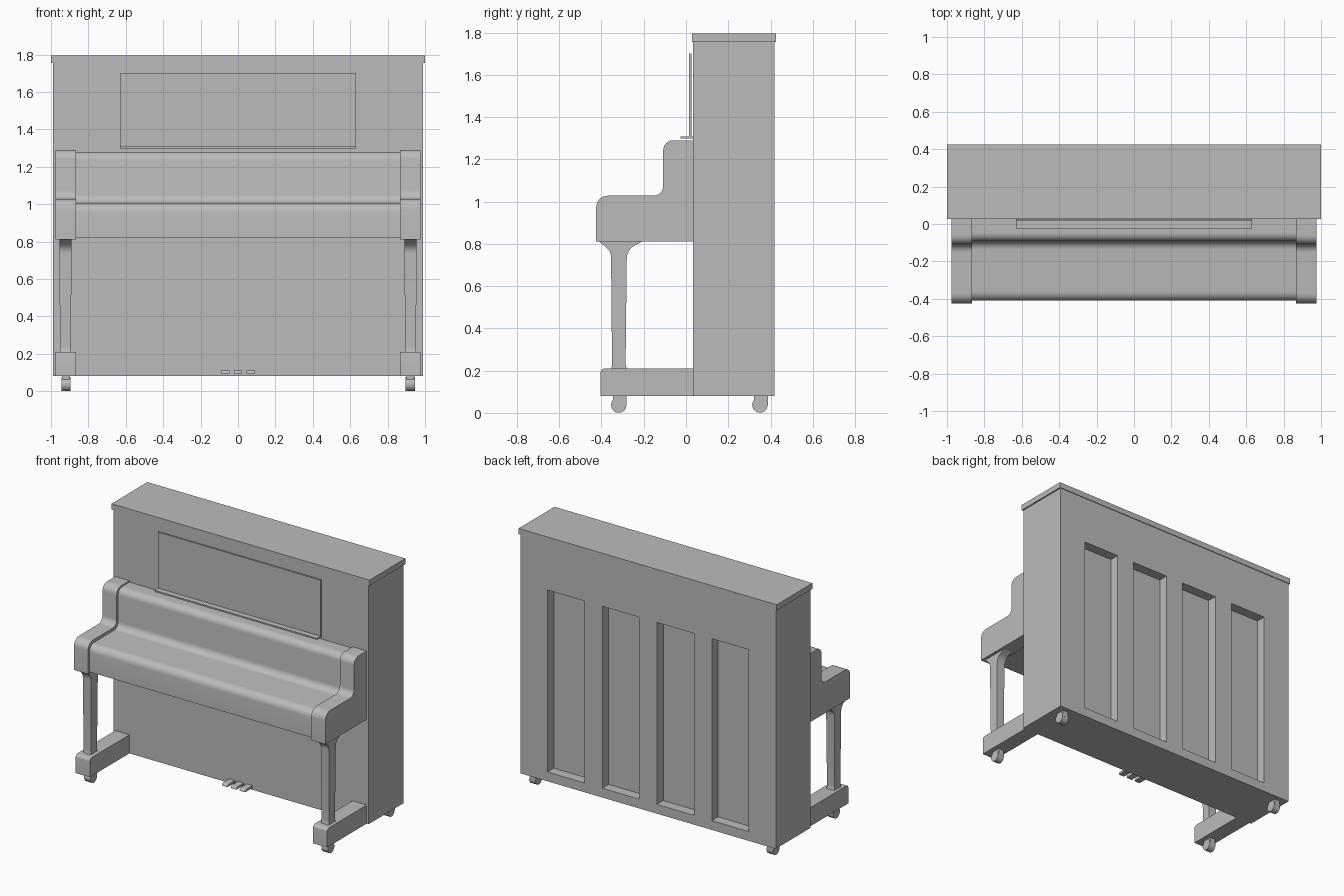
import bpy
import bmesh
import math
from mathutils import Vector

cube = bpy.data.objects.get("Cube")
if cube:
    bpy.data.objects.remove(cube, do_unlink=True)

grey = bpy.data.materials.new("plain_grey")
grey.use_nodes = True
colour = (0.5, 0.5, 0.5, 1)
grey.diffuse_color = colour
grey.node_tree.nodes["Principled BSDF"].inputs["Base Color"].default_value = colour


def finish(name, bm, mirror=False):
    """Turn a bmesh into a shaded object, optionally mirrored across x."""
    bmesh.ops.recalc_face_normals(bm, faces=bm.faces)
    mesh = bpy.data.meshes.new(name)
    bm.to_mesh(mesh)
    bm.free()
    mesh.materials.append(grey)
    obj = bpy.data.objects.new(name, mesh)
    bpy.context.collection.objects.link(obj)
    bpy.ops.object.select_all(action="DESELECT")
    obj.select_set(True)
    bpy.context.view_layer.objects.active = obj
    bpy.ops.object.shade_smooth_by_angle(angle=math.radians(30))
    if mirror:
        obj.modifiers.new("Mirror", "MIRROR")
    return obj


def box_mesh(x0, x1, y0, y1, z0, z1):
    bm = bmesh.new()
    bmesh.ops.create_cube(bm, size=1)
    for v in bm.verts:
        v.co = Vector((x0 if v.co.x < 0 else x1,
                       y0 if v.co.y < 0 else y1,
                       z0 if v.co.z < 0 else z1))
    return bm


def rounded(corners, steps=6):
    """Fillet the (y, z, radius) corners of a closed outline."""
    out = []
    for i, (y, z, r) in enumerate(corners):
        p = Vector((y, z))
        if r == 0:
            out.append(p)
            continue
        a = Vector(corners[i - 1][:2]) - p
        b = Vector(corners[(i + 1) % len(corners)][:2]) - p
        a.normalize()
        b.normalize()
        half = a.angle(b) / 2
        reach = r / math.tan(half)
        centre = p + (a + b).normalized() * r / math.sin(half)
        start, end = p + a * reach - centre, p + b * reach - centre
        sweep = start.angle(end)
        for k in range(steps + 1):
            t = k / steps
            out.append(centre + (start * math.sin((1 - t) * sweep)
                                 + end * math.sin(t * sweep)) / math.sin(sweep))
    return out


def prism_mesh(outline, x0, x1):
    """Extrude a y-z outline along x."""
    bm = bmesh.new()
    face = bm.faces.new([bm.verts.new((x0, y, z)) for y, z in outline])
    ext = bmesh.ops.extrude_face_region(bm, geom=[face], use_keep_orig=True)
    moved = [g for g in ext["geom"] if isinstance(g, bmesh.types.BMVert)]
    bmesh.ops.translate(bm, verts=moved, vec=(x1 - x0, 0, 0))
    return bm


# Case with four recessed bays in the back
FRONT, BACK = 0.033, 0.42
bm = box_mesh(-0.99, 0.99, FRONT, BACK, 0.08, 1.755)
bays = [-0.637, -0.212, 0.212, 0.637]
half_bay, low, high = 0.143, 0.145, 1.42
cuts = [((c + s * half_bay, 0, 0), (1, 0, 0)) for c in bays for s in (-1, 1)]
cuts += [((0, 0, z), (0, 0, 1)) for z in (low, high)]
for point, normal in cuts:
    bmesh.ops.bisect_plane(bm, geom=bm.verts[:] + bm.edges[:] + bm.faces[:],
                           plane_co=point, plane_no=normal)
bm.normal_update()
panels = []
for f in bm.faces:
    c = f.calc_center_median()
    in_bay = any(abs(c.x - b) < half_bay for b in bays)
    if f.normal.y > 0.9 and in_bay and low < c.z < high:
        panels.append(f)
sunk = bmesh.ops.extrude_discrete_faces(bm, faces=panels)["faces"]
bmesh.ops.translate(bm, verts=list({v for f in sunk for v in f.verts}), vec=(0, -0.07, 0))
finish("case", bm)

# Lid
finish("lid", box_mesh(-1, 1, 0.028, 0.425, 1.755, 1.795))

# Key cheeks at both ends, and the closed keyboard cover between them
cheek = rounded([(FRONT, 1.29, 0), (-0.108, 1.29, 0.048), (-0.108, 1.028, 0.045),
                 (-0.425, 1.028, 0.055), (-0.425, 0.81, 0), (FRONT, 0.81, 0)])
finish("key_cheek", prism_mesh(cheek, 0.865, 0.975), mirror=True)
cover = rounded([(FRONT, 1.28, 0), (-0.092, 1.28, 0.045), (-0.092, 1.007, 0.045),
                 (-0.41, 1.007, 0.05), (-0.41, 0.82, 0), (FRONT, 0.82, 0)])
finish("keyboard_cover", prism_mesh(cover, -0.865, 0.865))

# Music desk and its ledge
finish("music_desk", box_mesh(-0.63, 0.63, 0.015, 0.025, 1.305, 1.70))
finish("music_ledge", box_mesh(-0.63, 0.63, -0.025, FRONT, 1.298, 1.308))

# Front legs, flared at the top and slightly tapered downwards
leg = rounded([(-0.41, 0.81, 0), (-0.355, 0.765, 0.06), (-0.35, 0.23, 0.03),
               (-0.355, 0.205, 0), (-0.28, 0.205, 0), (-0.286, 0.23, 0.03),
               (-0.28, 0.772, 0.07), (-0.21, 0.81, 0)])
bm = prism_mesh(leg, 0.89, 0.955)
for v in bm.verts:
    v.co.x = 0.921 + (v.co.x - 0.921) * (0.9 + 0.16 * (v.co.z - 0.2))
finish("front_leg", bm, mirror=True)

# Feet reaching forward from the case
foot = rounded([(FRONT, 0.21, 0), (-0.405, 0.21, 0.022),
                (-0.405, 0.08, 0), (FRONT, 0.08, 0)])
finish("foot", prism_mesh(foot, 0.865, 0.975), mirror=True)

# Casters: a round wheel under a small fork
for label, y in (("front", -0.318), ("rear", 0.35)):
    wheel = [(y + 0.037 * math.cos(a), 0.038 + 0.038 * math.sin(a))
             for a in (math.tau * k / 14 for k in range(14))]
    finish(label + "_caster_wheel", prism_mesh(wheel, 0.895, 0.945), mirror=True)
    fork = [(y - 0.027, 0.08), (y - 0.027, 0.055), (y, 0.035),
            (y + 0.037, 0.035), (y + 0.037, 0.08)]
    finish(label + "_caster_fork", prism_mesh(fork, 0.9, 0.94), mirror=True)

# Three pedals
pedal = rounded([(0.05, 0.11, 0), (-0.045, 0.11, 0.012),
                 (-0.05, 0.094, 0), (0.05, 0.094, 0)], 4)
for label, x in (("right", -0.068), ("middle", 0), ("left", 0.068)):
    finish(label + "_pedal", prism_mesh(pedal, x - 0.022, x + 0.022))
